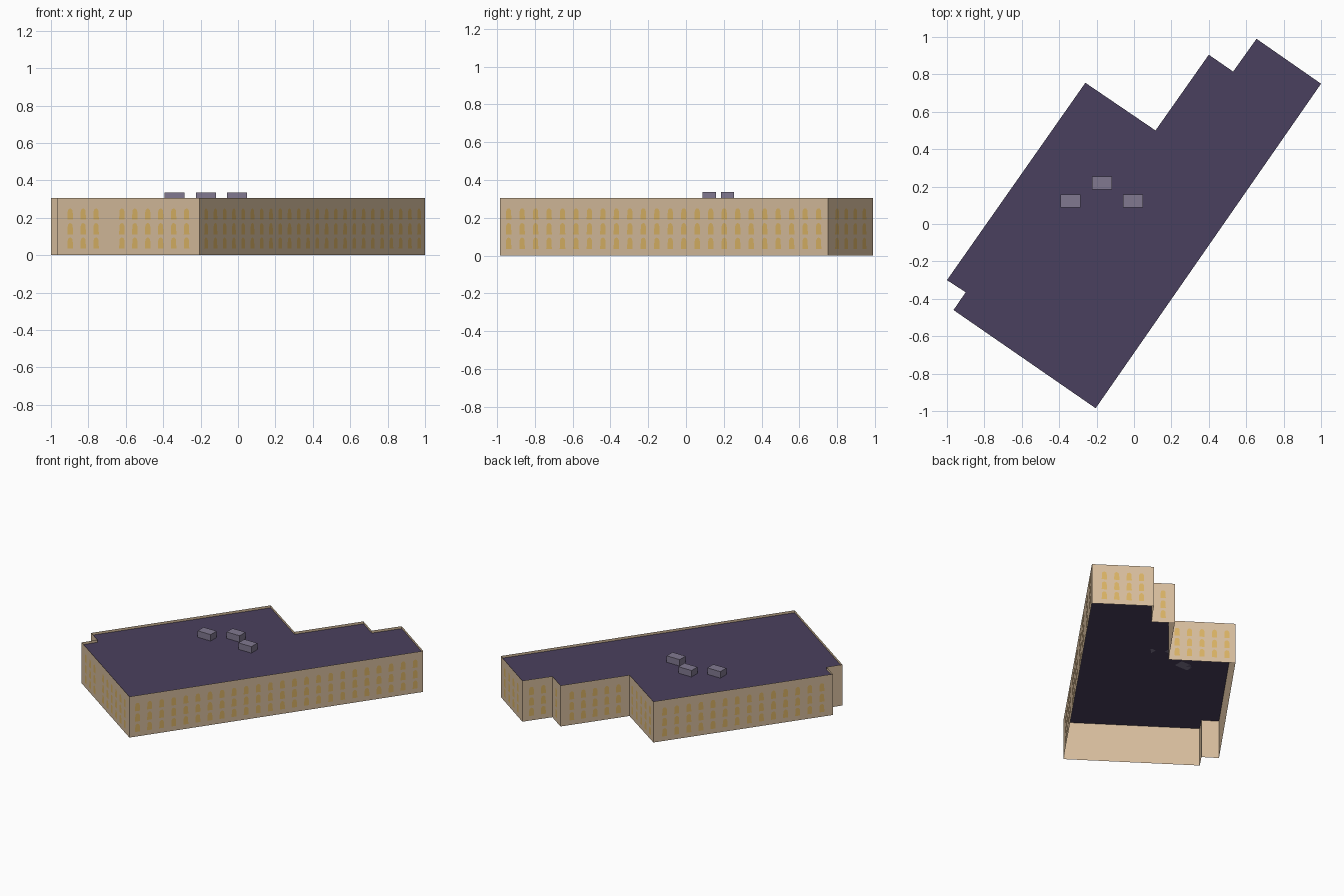
import bpy, bmesh, math
from mathutils import Vector

cube = bpy.data.objects.get("Cube")
if cube:
    bpy.data.objects.remove(cube, do_unlink=True)

WALL_TOP, ROOF_Z, BOX_TOP = 0.305, 0.287, 0.335


def material(name, rgb):
    m = bpy.data.materials.new(name)
    m.use_nodes = True
    m.diffuse_color = (*rgb, 1)
    bsdf = m.node_tree.nodes["Principled BSDF"]
    bsdf.inputs["Base Color"].default_value = (*rgb, 1)
    bsdf.inputs["Roughness"].default_value = 0.9
    return m


def finish(name, bm, mat):
    mesh = bpy.data.meshes.new(name)
    bm.to_mesh(mesh)
    bm.free()
    mesh.materials.append(mat)
    obj = bpy.data.objects.new(name, mesh)
    bpy.context.scene.collection.objects.link(obj)
    return obj


tan = material("tan stone", (0.68, 0.51, 0.34))
amber = material("amber window", (0.70, 0.45, 0.13))
slate = material("purple slate", (0.068, 0.051, 0.112))
metal = material("grey lilac metal", (0.22, 0.19, 0.28))

# Footprint corners, counter-clockwise; each wall starts at its corner:
# (x, y, window columns, end margin, column left blank)
plan = [
    (-0.205, -0.985, 24, 0.058, None),
    (1.0, 0.75, 4, 0.084, None),
    (0.655, 0.99, 2, 0.065, None),
    (0.53, 0.815, 1, 0.079, None),
    (0.40, 0.905, 5, 0.08, None),
    (0.115, 0.50, 5, 0.058, None),
    (-0.26, 0.755, 14, 0.08, None),
    (-1.0, -0.30, 0, 0, None),
    (-0.90, -0.365, 0, 0, None),
    (-0.965, -0.46, 10, 0.084, 3),
]
corners = [Vector((p[0], p[1], 0)) for p in plan]
up = Vector((0, 0, 1))

# Outer walls: thin shell, rising above the roof as a parapet
bm = bmesh.new()
low = [bm.verts.new(c) for c in corners]
high = [bm.verts.new(c + up * WALL_TOP) for c in corners]
for i in range(len(plan)):
    j = (i + 1) % len(plan)
    bm.faces.new((low[i], low[j], high[j], high[i]))
finish("outer_walls", bm, tan)

# Flat roof
bm = bmesh.new()
bm.faces.new([bm.verts.new(c + up * ROOF_Z) for c in corners])
finish("roof", bm, slate)

# Arched window outline: straight sides with a half-round head
W, H = 0.036, 0.06
outline = [(-W / 2, 0), (W / 2, 0)]
for k in range(7):
    a = math.pi * k / 6
    outline.append((W / 2 * math.cos(a) * 0.9, H - W / 2 + W / 2 * math.sin(a)))

# Windows in three storeys along each wall
bm = bmesh.new()
for i, (_, _, count, margin, blank) in enumerate(plan):
    start, end = corners[i], corners[(i + 1) % len(plan)]
    along = (end - start).normalized()
    out = along.cross(up) * 0.002
    pitch = ((end - start).length - 2 * margin) / max(count - 1, 1)
    for c in range(count):
        if c == blank:
            continue
        for sill in (0.035, 0.112, 0.19):
            base = start + along * (margin + c * pitch) + up * sill + out
            bm.faces.new([bm.verts.new(base + along * u + up * v) for u, v in outline])
finish("windows", bm, amber)

# Rooftop units
for n, (x, y) in enumerate([(-0.34, 0.123), (-0.17, 0.22), (-0.005, 0.123)]):
    bm = bmesh.new()
    bmesh.ops.create_cube(bm, size=1)
    height = BOX_TOP - ROOF_Z
    bmesh.ops.scale(bm, vec=(0.107, 0.07, height), verts=bm.verts)
    bmesh.ops.translate(bm, vec=(x, y, ROOF_Z + height / 2), verts=bm.verts)
    finish(f"rooftop_unit_{n + 1}", bm, metal)
